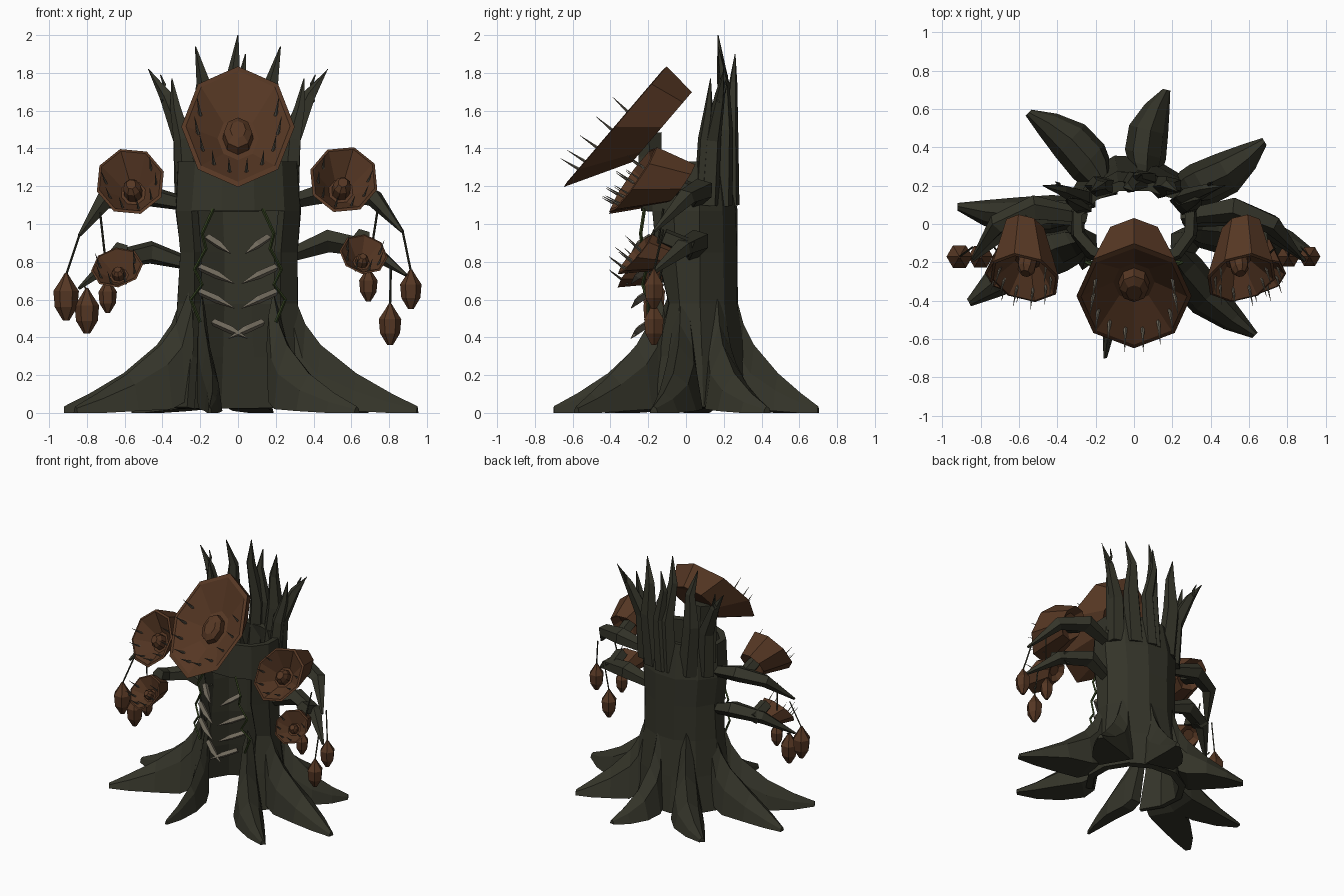
import bpy, bmesh, math, random
from mathutils import Vector, Matrix

if "Cube" in bpy.data.objects:
    bpy.data.objects.remove(bpy.data.objects["Cube"])

random.seed(4)


def material(name, rgb):
    m = bpy.data.materials.new(name)
    m.diffuse_color = (*rgb, 1)
    m.use_nodes = True
    m.node_tree.nodes["Principled BSDF"].inputs["Base Color"].default_value = m.diffuse_color
    return m


BARK = material("dark bark", (0.034, 0.034, 0.022))
BROWN = material("brown petal", (0.092, 0.038, 0.017))
BONE = material("pale thorn", (0.16, 0.14, 0.105))
VINE = material("green vine", (0.035, 0.055, 0.015))


def finish(name, bm, mat, recalc=True):
    if recalc:
        bmesh.ops.recalc_face_normals(bm, faces=bm.faces)
    me = bpy.data.meshes.new(name)
    bm.to_mesh(me)
    bm.free()
    me.materials.append(mat)
    ob = bpy.data.objects.new(name, me)
    bpy.context.collection.objects.link(ob)
    return ob


def skin(bm, rings, cap=True):
    """Join a list of point rings into a closed skin."""
    vs = [[bm.verts.new(p) for p in ring] for ring in rings]
    n = len(vs[0])
    for a, b in zip(vs, vs[1:]):
        for i in range(n):
            j = (i + 1) % n
            bm.faces.new((a[i], a[j], b[j], b[i]))
    if cap:
        bm.faces.new(vs[0])
        bm.faces.new(vs[-1])


def tube(bm, path, radii, sides=5, flat=1.0):
    """Tapered tube along a path."""
    pts = [Vector(p) for p in path]
    rings = []
    for i, p in enumerate(pts):
        t = (pts[min(i + 1, len(pts) - 1)] - pts[max(i - 1, 0)]).normalized()
        up = Vector((0, 1, 0)) if abs(t.z) > 0.85 else Vector((0, 0, 1))
        s = t.cross(up).normalized()
        u = s.cross(t)
        r = radii[i]
        rings.append([p + s * r * math.cos(a) + u * r * flat * math.sin(a)
                      for a in (2 * math.pi * k / sides for k in range(sides))])
    skin(bm, rings)


# Hollow trunk, open at the front below the lip
bm = bmesh.new()
N = 12
levels = [  # z, half width, back depth, front depth
    (0.03, 0.38, 0.36, 0.34), (0.30, 0.35, 0.32, 0.22), (0.58, 0.325, 0.285, 0.13),
    (0.85, 0.32, 0.28, 0.22), (1.07, 0.345, 0.275, 0.25), (1.33, 0.325, 0.235, 0.23)]
grid = []
for z, rx, yb, yf in levels:
    row = []
    for k in range(N):
        a = math.radians(-90 + 15 + 30 * k)
        j = random.uniform(0.97, 1.03)
        row.append(bm.verts.new((rx * j * math.cos(a),
                                 (yb if math.sin(a) > 0 else yf) * j * math.sin(a), z)))
    grid.append(row)
for i in range(len(levels) - 1):
    for k in range(N):
        if i < 4 and k in (N - 2, N - 1, 0):
            continue
        m = (k + 1) % N
        bm.faces.new((grid[i][k], grid[i][m], grid[i + 1][m], grid[i + 1][k]))
trunk = finish("hollow_trunk", bm, BARK, False)
mod = trunk.modifiers.new("wall", 'SOLIDIFY')
mod.thickness = 0.05
mod.offset = -1

# Ridged roots: tip x, tip y, start x, start y, width
roots = [(-0.92, 0.09, -0.29, 0.06, 0.11), (-0.86, -0.41, -0.26, -0.09, 0.12),
         (-0.15, -0.70, -0.19, -0.13, 0.05), (0.63, -0.58, 0.19, -0.14, 0.11),
         (0.95, -0.17, 0.29, -0.02, 0.12), (0.68, 0.43, 0.24, 0.17, 0.12),
         (0.17, 0.70, 0.06, 0.26, 0.11), (-0.55, 0.58, -0.17, 0.23, 0.12)]
# fraction along, bottom, top, width factor
sections = [(0.0, 0.36, 0.64, 0.5), (0.1, 0.06, 0.47, 0.85), (0.22, 0.02, 0.36, 1.0),
            (0.5, 0.01, 0.21, 0.95), (0.78, 0.0, 0.105, 0.6), (1.0, 0.0, 0.035, 0.18)]
for n, (tx, ty, sx, sy, w) in enumerate(roots):
    bm = bmesh.new()
    tip, start = Vector((tx, ty, 0)), Vector((sx, sy, 0))
    side = (tip - start).normalized().cross(Vector((0, 0, 1)))
    bend = 0.04 * (1 if n % 2 else -1)
    rings = []
    for f, lo, hi, wf in sections:
        c = start.lerp(tip, f) + side * bend * math.sin(math.pi * f)
        rings.append([c + side * s * w * wf + Vector((0, 0, lo + (hi - lo) * h))
                      for s, h in ((-1, 0), (1, 0), (0.75, 0.55), (0.1, 1), (-0.6, 0.7))])
    skin(bm, rings)
    finish("root_%d" % (n + 1), bm, BARK)

# Splintered crown along the back of the rim
crown = [
    ([(0, 0.22, 1.1), (0.02, 0.22, 1.5), (-0.02, 0.19, 1.8), (0, 0.17, 2.0)], 0.075),
    ([(0.04, 0.24, 1.1), (0.07, 0.24, 1.5), (0.02, 0.25, 1.75), (0.04, 0.26, 1.9)], 0.06)]
for s in (-1, 1):
    crown += [
        ([(s * .15, .19, 1.1), (s * .19, .2, 1.5), (s * .18, .2, 1.75), (s * .225, .17, 1.94)], 0.08),
        ([(s * .26, .12, 1.1), (s * .28, .14, 1.45), (s * .38, .18, 1.68), (s * .475, .2, 1.82)], 0.075),
        ([(s * .27, .09, 1.2), (s * .29, .1, 1.45), (s * .33, .12, 1.62), (s * .35, .13, 1.77)], 0.06),
        ([(s * .39, .17, 1.65), (s * .4, .2, 1.70), (s * .39, .21, 1.74), (s * .41, .22, 1.79)], 0.02)]
bm = bmesh.new()
for path, r in crown:
    tube(bm, path, (r, r * 0.85, r * 0.5, 0.003), 5, 0.75)
finish("crown_splinters", bm, BARK)

# Drooping branches
branches = {
    "upper_branch_left": [(-.25, .04, 1.1), (-.52, .08, 1.16), (-.71, .0, 1.12), (-.84, -.18, .94)],
    "upper_branch_right": [(.25, .04, 1.11), (.52, .08, 1.18), (.72, .0, 1.14), (.87, -.17, .96)],
    "lower_branch_left": [(-.26, .02, .79), (-.46, .06, .85), (-.66, -.02, .81), (-.84, -.19, .66)],
    "lower_branch_right": [(.26, .02, .83), (.48, .06, .91), (.70, -.02, .87), (.89, -.19, .73)]}
for name, path in branches.items():
    bm = bmesh.new()
    tube(bm, path, (0.04, 0.07, 0.055, 0.01), 5, 0.9)
    finish(name, bm, BARK)


# Carnivorous blossoms: cup, pistil and thorns
def blossom(name, centre, tilt, yaw, roll, rx, ry, depth, shift, spikes):
    M = (Matrix.Translation(centre) @ Matrix.Rotation(math.radians(yaw), 4, 'Z')
         @ Matrix.Rotation(math.radians(tilt), 4, 'X') @ Matrix.Rotation(math.radians(roll), 4, 'Z'))
    bm = bmesh.new()
    prof = [(0.3, -0.8, shift), (0.58, -1, shift), (1, 0, 0), (0.92, 0.02, 0), (0.36, -0.5, 0),
            (0.27, -0.5, 0), (0.25, -0.25, 0), (0.14, -0.12, 0)]
    skin(bm, [[M @ Vector((rx * s * math.sin(a), ry * (s * math.cos(a) + o), depth * h))
               for a in (math.pi * k / 4 for k in range(8))] for s, h, o in prof])
    finish(name, bm, BROWN)
    bm = bmesh.new()
    for k in range(spikes):
        a = math.radians(70 + 220 * k / (spikes - 1))
        base = Vector((0.7 * rx * math.sin(a), 0.7 * ry * math.cos(a), -0.25 * depth))
        tip = Vector((base.x * 1.1, base.y * 1.1, -0.25 * depth + 0.1 + 0.2 * rx))
        tube(bm, [M @ base, M @ tip], (0.011 * (0.4 + 2 * rx), 0.001), 4)
    finish(name + "_thorns", bm, BONE)


blossom("main_blossom", (0, -0.375, 1.515), 49.5, 0, 0, 0.30, 0.42, 0.19, 0.38, 10)
blossom("upper_blossom_left", (-0.57, -0.28, 1.225), 56, -10, 20, 0.185, 0.22, 0.22, 0.6, 7)
blossom("upper_blossom_right", (0.56, -0.28, 1.235), 56, 10, -20, 0.185, 0.22, 0.22, 0.6, 7)
blossom("lower_blossom_left", (-0.64, -0.27, 0.77), 50, -12, 10, 0.14, 0.14, 0.14, 0.6, 6)
blossom("lower_blossom_right", (0.665, -0.27, 0.84), 50, 12, -10, 0.13, 0.14, 0.14, 0.6, 6)

# Stems joining blossoms to trunk and branches
bm = bmesh.new()
tube(bm, [(0, -0.18, 1.24), (0, -0.19, 1.36), (0, -0.2, 1.48)], (0.09, 0.07, 0.08), 6)
for x, z in ((-0.55, 1.15), (0.55, 1.17), (-0.62, 0.8), (0.65, 0.87)):
    tube(bm, [(x, 0.03, z), (x * 1.01, -0.12, z + 0.06)], (0.05, 0.05), 5)
finish("blossom_stems", bm, BARK)

# Hanging pods: x, top, bottom, cord anchor x and z
pods = [(-.91, .74, .49, -.84, .94), (-.80, .66, .42, -.82, .68), (-.69, .71, .53, -.73, 1.06),
        (.915, .76, .55, .87, .97), (.805, .58, .36, .81, .80), (.69, .77, .59, .74, 1.08)]
for n, (x, top, bot, ax, az) in enumerate(pods):
    h = top - bot
    bm = bmesh.new()
    skin(bm, [[(x + r * h * math.cos(math.pi * k / 3), -0.17 + r * h * math.sin(math.pi * k / 3), bot + f * h)
               for k in range(6)]
              for f, r in ((0, .07), (.28, .24), (.62, .27), (.85, .12), (1, .03))])
    finish("pod_%d" % (n + 1), bm, BROWN)
    bm = bmesh.new()
    tube(bm, [(ax, -0.12, az), (x, -0.17, top - 0.01)], (0.006, 0.006), 4)
    finish("pod_cord_%d" % (n + 1), bm, BARK)

# Curved thorns crossing the opening like ribs
bm = bmesh.new()
for s in (-1, 1):
    for z, inner, outer in ((0.93, .04, .16), (0.77, .02, .20), (0.64, .02, .20), (0.48, -.05, .13)):
        x0, x1 = s * outer, s * inner
        tube(bm, [(x0, -0.19, z), ((x0 + x1) / 2, -0.25, z - 0.04), (x1, -0.29, z - 0.085)],
             (0.022, 0.024, 0.003), 4, 0.9)
finish("rib_thorns", bm, BONE)

# Creeping vines at both edges of the opening
bm = bmesh.new()
for s in (-1, 1):
    tube(bm, [(s * x, y, z) for x, y, z in (
        (.13, -.22, 1.08), (.19, -.24, .95), (.17, -.23, .87), (.23, -.21, .76),
        (.19, -.23, .68), (.25, -.2, .6), (.2, -.2, .48))], [0.009] * 7, 4)
finish("vines", bm, VINE)
